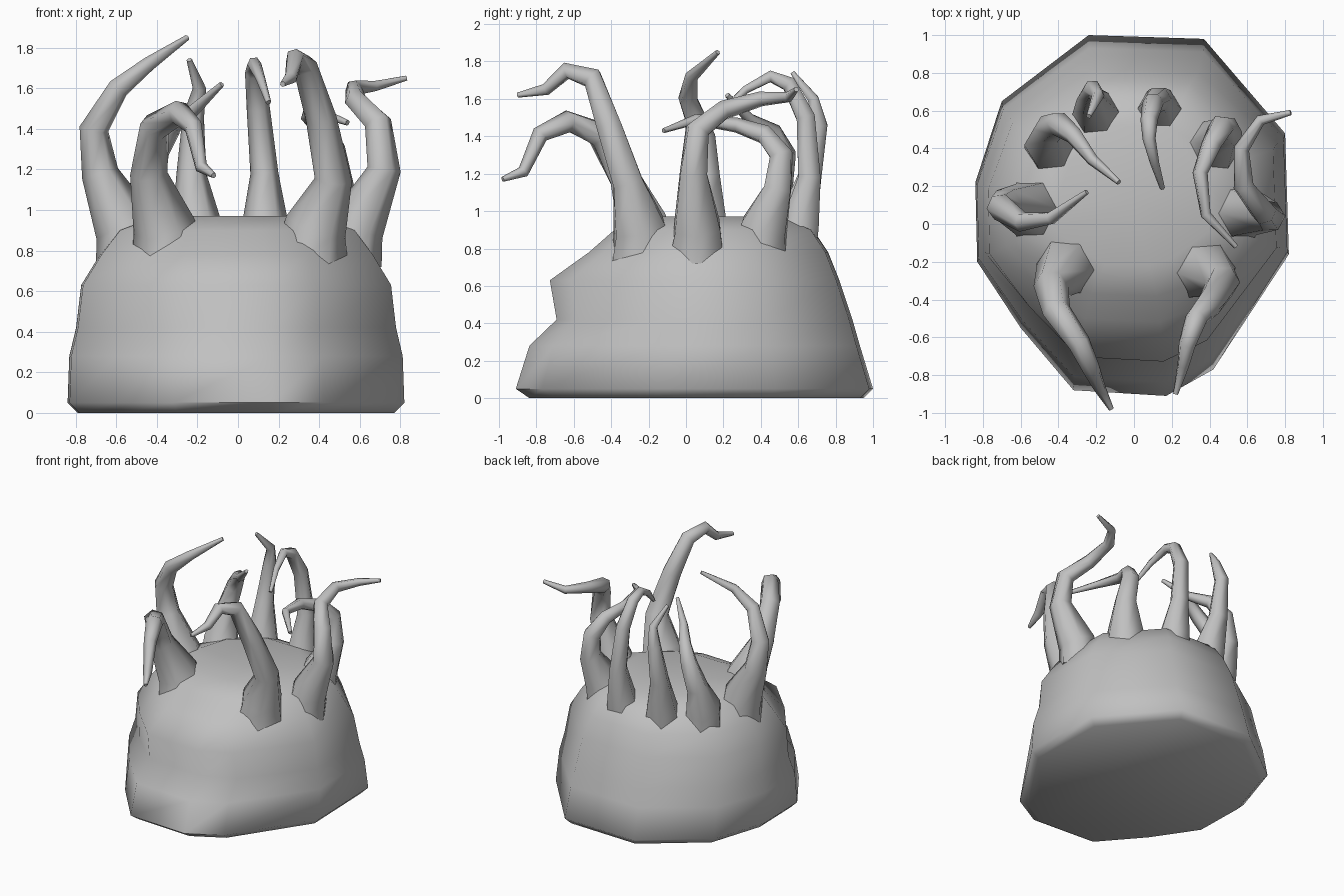
import bpy, bmesh, math
from mathutils import Vector

if "Cube" in bpy.data.objects:
    bpy.data.objects.remove(bpy.data.objects["Cube"])

stone = bpy.data.materials.new("stone grey")
stone.diffuse_color = (0.53, 0.53, 0.53, 1)
stone.use_nodes = True
stone.node_tree.nodes["Principled BSDF"].inputs["Base Color"].default_value = stone.diffuse_color


def finish(bm, name, angle):
    bmesh.ops.recalc_face_normals(bm, faces=bm.faces)
    mesh = bpy.data.meshes.new(name)
    bm.to_mesh(mesh)
    bm.free()
    mesh.materials.append(stone)
    obj = bpy.data.objects.new(name, mesh)
    bpy.context.collection.objects.link(obj)
    bpy.ops.object.select_all(action='DESELECT')
    obj.select_set(True)
    bpy.context.view_layer.objects.active = obj
    bpy.ops.object.shade_smooth_by_angle(angle=math.radians(angle))
    return obj


def bridge(bm, rings):
    for a, b in zip(rings, rings[1:]):
        n = len(a)
        for i in range(n):
            j = (i + 1) % n
            bm.faces.new((a[i], a[j], b[j], b[i]))


# rock base: one footprint, scaled per level (z, sides, front, back)
outline = [(-.24, 1.0), (-.70, .65), (-.84, .22), (-.83, -.2), (-.60, -.55),
           (-.32, -.88), (.17, -.91), (.42, -.77), (.82, -.16), (.80, .48), (.37, .98)]
levels = [(0, .94, .92, .95), (.05, 1, 1, 1), (.28, .99, .92, .93),
          (.42, .95, .76, .89), (.63, .92, .80, .82), (.78, .81, .57, .76),
          (.90, .70, .42, .68), (.97, .48, .24, .52)]
bm = bmesh.new()
rings = [[bm.verts.new((x * sx, y * (sb if y > 0 else sf), z)) for x, y in outline]
         for z, sx, sf, sb in levels]
bridge(bm, rings)
bm.faces.new(rings[0])
centre = bm.verts.new((0, .12, .93))
top = rings[-1]
for i in range(len(top)):
    bm.faces.new((top[i], top[(i + 1) % len(top)], centre))
finish(bm, "rock_base", 60)


# tentacles: flared root sunk into the rock, then a tapering six-sided tube
def tentacle(name, root, path, girth=1.0, sides=6):
    x, y = root
    pts = [Vector((x * .88, y * .92, .72)), Vector((x * .96, y, .92))]
    pts += [Vector(p) for p in path]
    n = len(path)
    radii = [.19, .155] + [(.072 * (1 - i / (n - 1)) ** 1.1 + .02) for i in range(n)]
    radii = [r * girth for r in radii]
    radii[-1] = .014
    bm = bmesh.new()
    rings = []
    side = Vector((1, 0, 0))
    for i, p in enumerate(pts):
        t = Vector((0, 0, 0))
        if i > 1:
            t += (p - pts[i - 1]).normalized()
        if 0 < i < len(pts) - 1:
            t += (pts[i + 1] - p).normalized()
        if i == 0:
            t = Vector((0, 0, 1))
        t.normalize()
        side = (side - t * side.dot(t)).normalized()
        up = t.cross(side)
        rings.append([bm.verts.new(p + radii[i] * (side * math.cos(a) + up * math.sin(a)))
                      for a in (math.tau * k / sides for k in range(sides))])
    bridge(bm, rings)
    bm.faces.new(rings[0])
    bm.faces.new(rings[-1])
    finish(bm, name, 65)


tentacle("front_right_tentacle", (.40, -.25),
         [(.47, -.31, 1.15), (.41, -.41, 1.45), (.33, -.50, 1.71),
          (.28, -.64, 1.75), (.26, -.75, 1.65), (.22, -.90, 1.62)])
tentacle("front_left_tentacle", (-.38, -.23),
         [(-.44, -.33, 1.18), (-.41, -.46, 1.41), (-.29, -.63, 1.48),
          (-.22, -.78, 1.41), (-.18, -.87, 1.21), (-.12, -.98, 1.17)])
tentacle("left_tentacle", (-.58, .08),
         [(-.68, .10, 1.18), (-.71, .09, 1.40), (-.59, .01, 1.60),
          (-.44, .03, 1.72), (-.25, .17, 1.85)])
tentacle("right_tentacle", (.61, .06),
         [(.72, .04, 1.20), (.69, .06, 1.43), (.58, .20, 1.54),
          (.57, .40, 1.60), (.67, .55, 1.61), (.83, .59, 1.65)], .9)
tentacle("back_right_tentacle", (.45, .42),
         [(.49, .49, 1.12), (.46, .51, 1.30), (.41, .42, 1.41),
          (.35, .27, 1.46), (.38, .05, 1.49), (.54, -.12, 1.43)], .9)
tentacle("rear_right_tentacle", (.14, .61),
         [(.13, .66, 1.18), (.10, .64, 1.50), (.08, .55, 1.68),
          (.08, .45, 1.72), (.11, .32, 1.65), (.15, .19, 1.53)], .75)
tentacle("rear_left_tentacle", (-.21, .59),
         [(-.23, .66, 1.18), (-.22, .71, 1.46), (-.19, .68, 1.60), (-.24, .57, 1.74)], .8)
tentacle("back_left_tentacle", (-.46, .42),
         [(-.45, .50, 1.12), (-.40, .53, 1.30), (-.32, .47, 1.42),
          (-.22, .34, 1.49), (-.08, .22, 1.62)], .9)
